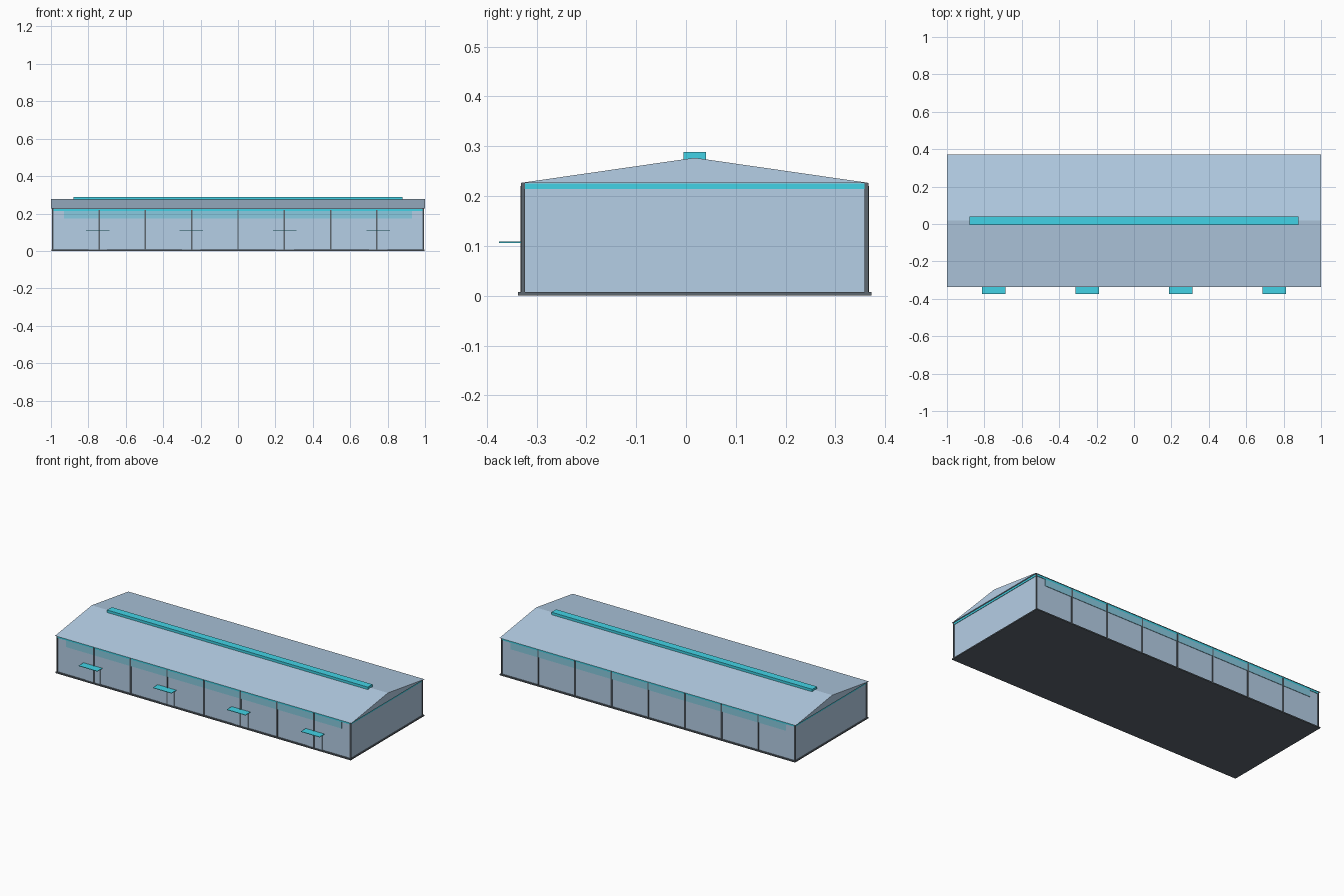
import bpy, bmesh

old = bpy.data.objects.get("Cube")
if old:
    bpy.data.objects.remove(old, do_unlink=True)


def material(name, rgb):
    m = bpy.data.materials.new(name)
    m.use_nodes = True
    m.diffuse_color = (*rgb, 1)
    m.node_tree.nodes["Principled BSDF"].inputs["Base Color"].default_value = (*rgb, 1)
    return m


PANEL = material("pale blue cladding", (0.46, 0.62, 0.79))
TEAL = material("teal trim", (0.055, 0.65, 0.79))
GLAZING = material("muted teal glazing", (0.25, 0.60, 0.75))
STEEL = material("slate steel", (0.11, 0.135, 0.16))

MID = 0.0175          # centre line of the hall
HALF_L, HALF_W = 0.99, 0.345
EAVE, RIDGE = 0.226, 0.277


def finish(name, bm, mat):
    bmesh.ops.recalc_face_normals(bm, faces=bm.faces)
    mesh = bpy.data.meshes.new(name)
    bm.to_mesh(mesh)
    bm.free()
    mesh.materials.append(mat)
    ob = bpy.data.objects.new(name, mesh)
    bpy.context.collection.objects.link(ob)
    return ob


def box(name, xs, ys, zs, mat):
    """Box between the given pairs of limits."""
    bm = bmesh.new()
    bmesh.ops.create_cube(bm, size=1)
    for v in bm.verts:
        for axis, (a, b) in enumerate((xs, ys, zs)):
            v.co[axis] = a if v.co[axis] < 0 else b
    return finish(name, bm, mat)


def around(centre, half):
    return centre - half, centre + half


# Floor slab and wall block
box("floor_slab", around(0, 0.997), around(MID, 0.355), (0, 0.007), STEEL)
box("walls", around(0, HALF_L), around(MID, HALF_W), (0.007, EAVE), PANEL)

# Gabled roof: triangular profile extruded along x
bm = bmesh.new()
profile = [(MID - 0.353, EAVE), (MID + 0.353, EAVE), (MID, RIDGE)]
face = bm.faces.new([bm.verts.new((-1, y, z)) for y, z in profile])
ext = bmesh.ops.extrude_face_region(bm, geom=[face])
bmesh.ops.translate(bm, vec=(2, 0, 0),
                    verts=[g for g in ext["geom"] if isinstance(g, bmesh.types.BMVert)])
finish("roof", bm, PANEL)

# Ridge vent and teal band under the eaves
box("ridge_vent", around(0, 0.88), around(MID, 0.0225), (0.272, 0.289), TEAL)
box("eave_band", around(0, HALF_L + 0.003), around(MID, HALF_W + 0.003), (0.214, 0.2255), TEAL)

# Long-side glazing strips and frame posts
for side, label in ((-1, "front"), (1, "back")):
    wall = MID + side * HALF_W
    box(label + "_glazing", around(0, 0.93), around(wall, 0.003), (0.174, 0.214), GLAZING)
    for i in range(-3, 4):
        box(f"{label}_post_{i + 4}", around(i * 0.2475, 0.004), around(wall, 0.005),
            (0.007, 0.22), STEEL)
    # Corner posts
    for end, hand in ((-1, "right"), (1, "left")):
        box(f"{label}_{hand}_corner_post", around(end * HALF_L, 0.004), around(wall, 0.004),
            (0.007, EAVE), STEEL)

# Front doors, each under a thin canopy
front = MID - HALF_W
for i in range(4):
    x = -0.75 + i * 0.5
    box(f"door_{i + 1}", around(x, 0.05), (front - 0.003, front), (0.007, 0.1), PANEL)
    box(f"canopy_{i + 1}", around(x, 0.063), (-0.375, front), (0.1055, 0.1085), TEAL)
